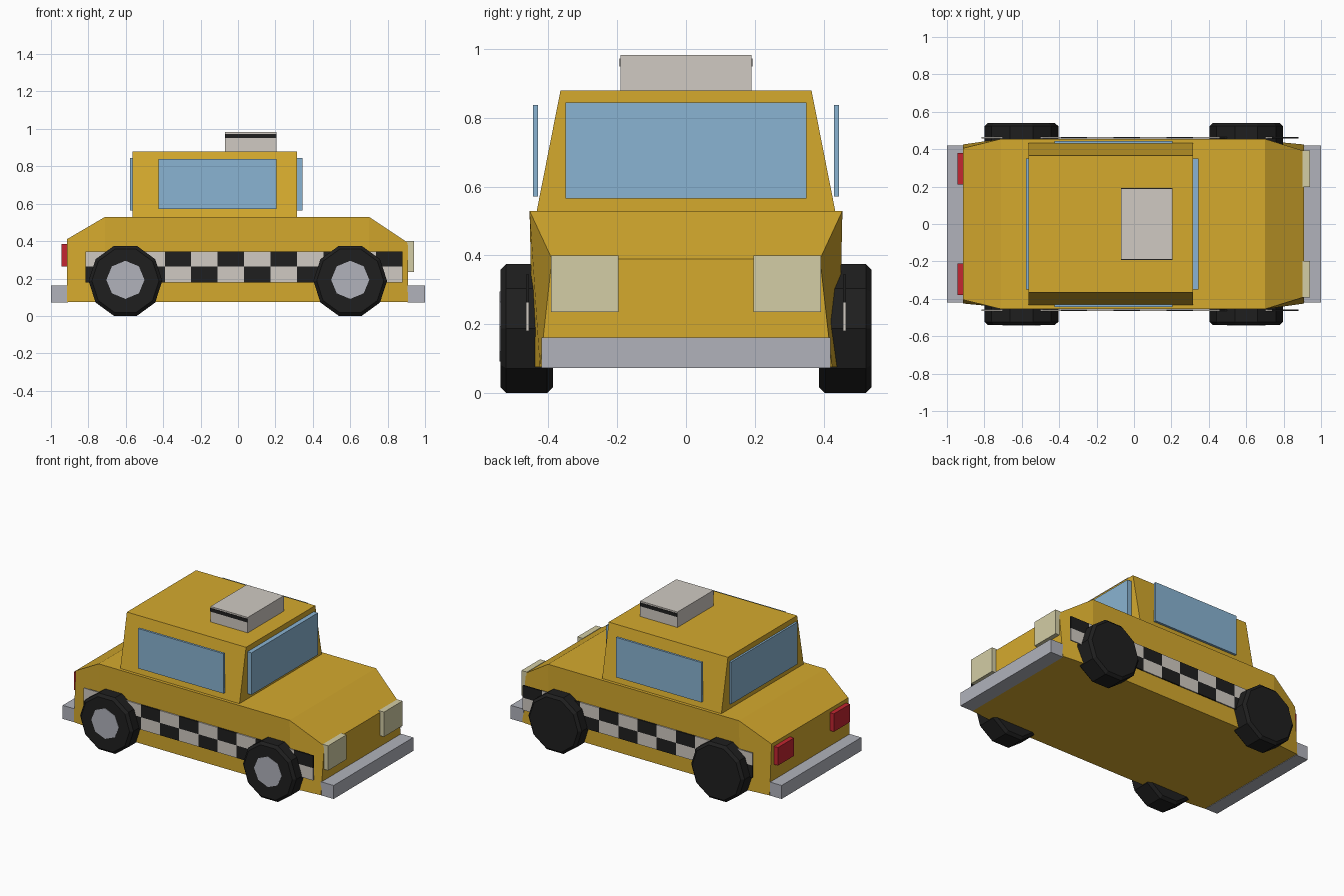
import bpy, bmesh
from math import sin, cos, tau
from mathutils import Vector

cube = bpy.data.objects.get("Cube")
if cube:
    bpy.data.objects.remove(cube)


def material(name, *srgb):
    mat = bpy.data.materials.new(name)
    mat.use_nodes = True
    colour = [(c / 255) ** 2.2 for c in srgb] + [1]
    mat.diffuse_color = colour
    mat.node_tree.nodes["Principled BSDF"].inputs["Base Color"].default_value = colour
    return mat


yellow = material("yellow paint", 212, 168, 49)
glass = material("blue glass", 136, 178, 209)
white = material("off white", 207, 201, 193)
grey = material("bumper grey", 175, 177, 186)
black = material("black rubber", 36, 36, 36)
red = material("tail light red", 194, 42, 52)
cream = material("headlight cream", 210, 204, 164)


def finish(name, bm, *mats):
    bmesh.ops.recalc_face_normals(bm, faces=bm.faces)
    mesh = bpy.data.meshes.new(name)
    bm.to_mesh(mesh)
    bm.free()
    for mat in mats:
        mesh.materials.append(mat)
    obj = bpy.data.objects.new(name, mesh)
    bpy.context.collection.objects.link(obj)
    return obj


def add_box(bm, x, y, z, index=0):
    """Add a box spanning the given (low, high) ranges."""
    spans = (x, y, z)
    verts = bmesh.ops.create_cube(bm, size=1)["verts"]
    for v in verts:
        v.co = Vector([s[0] if c < 0 else s[1] for s, c in zip(spans, v.co)])
    for f in {f for v in verts for f in v.link_faces}:
        f.material_index = index


def box(name, mat, x, y, z):
    bm = bmesh.new()
    add_box(bm, x, y, z)
    return finish(name, bm, mat)


def loft(name, mat, sections):
    """Skin a row of four-cornered sections and cap both ends."""
    bm = bmesh.new()
    rings = [[bm.verts.new(p) for p in s] for s in sections]
    for a, b in zip(rings, rings[1:]):
        for i in range(4):
            j = (i + 1) % 4
            bm.faces.new((a[i], a[j], b[j], b[i]))
    bm.faces.new(rings[0])
    bm.faces.new(rings[-1])
    return finish(name, bm, mat)


def disc(name, mat, sides, radius, x, z, y0, y1, chamfer=0, turn=0):
    """Many-sided drum along y, with optional chamfered rims."""
    bm = bmesh.new()
    rings = [[bm.verts.new((x + radius * cos(tau * (i + turn) / sides), y,
                            z + radius * sin(tau * (i + turn) / sides)))
              for i in range(sides)] for y in (y0, y1)]
    for i in range(sides):
        j = (i + 1) % sides
        bm.faces.new((rings[0][i], rings[0][j], rings[1][j], rings[1][i]))
    caps = [bm.faces.new(r) for r in rings]
    if chamfer:
        bmesh.ops.recalc_face_normals(bm, faces=bm.faces)
        rims = [e for f in caps for e in f.edges]
        bmesh.ops.bevel(bm, geom=rims, offset=chamfer, segments=1, affect='EDGES')
    return finish(name, bm, mat)


# Lower body: tapered nose and tail around a wide middle
def body_section(x, low_y, top_y, top_z, low_z=0.075):
    return [(x, -low_y, low_z), (x, low_y, low_z), (x, top_y, top_z), (x, -top_y, top_z)]


loft("body", yellow, [
    body_section(-0.915, 0.425, 0.405, 0.41),
    body_section(-0.71, 0.445, 0.455, 0.53),
    body_section(0.70, 0.445, 0.455, 0.53),
    body_section(0.91, 0.425, 0.39, 0.39)])

# Cabin with sides leaning inwards
loft("cabin", yellow, [
    body_section(x, 0.435, 0.365, 0.88, 0.525) for x in (-0.565, 0.315)])

# Windows
box("windshield", glass, (0.31, 0.345), (-0.35, 0.35), (0.565, 0.845))
box("rear_window", glass, (-0.578, -0.56), (-0.35, 0.35), (0.565, 0.845))

# Roof sign with its dark stripes
box("roof_sign", white, (-0.07, 0.205), (-0.19, 0.19), (0.875, 0.983))

# Parts repeated on both sides
for side, s in (("right", -1), ("left", 1)):
    def span(a, b):
        return tuple(sorted((s * a, s * b)))

    box(side + "_side_window", glass, (-0.425, 0.205), span(0.43, 0.445), (0.572, 0.838))
    box(side + "_sign_stripe", black, (-0.07, 0.205), span(0.188, 0.193), (0.95, 0.973))
    box(side + "_headlight", cream, (0.9, 0.94), span(0.197, 0.392), (0.235, 0.4))
    box(side + "_tail_light", red, (-0.945, -0.9), span(0.21, 0.38), (0.265, 0.385))

    # Checkered band
    bm = bmesh.new()
    columns, start, end = 12, -0.815, 0.88
    step = (end - start) / columns
    for col in range(columns):
        x = start + col * step
        for row, z in enumerate(((0.18, 0.263), (0.263, 0.345))):
            add_box(bm, (x, x + step), span(0.457, 0.465), z, (col + row) % 2)
    finish(side + "_checker_band", bm, black, white)

    # Wheels, with hubs facing the right side
    for end_name, x in (("front", 0.6), ("rear", -0.602)):
        name = f"{end_name}_{side}"
        y0, y1 = span(0.387, 0.54)
        disc(name + "_wheel", black, 10, 0.197, x, 0.1875, y0, y1, chamfer=0.017)
        disc(name + "_hub", grey, 8, 0.102, x, 0.193, y0 - 0.002, y0 + 0.01)

# Bumpers
for name, x in (("front_bumper", (0.905, 1.0)), ("rear_bumper", (-1.0, -0.91))):
    box(name, grey, x, (-0.42, 0.42), (0.072, 0.162))
